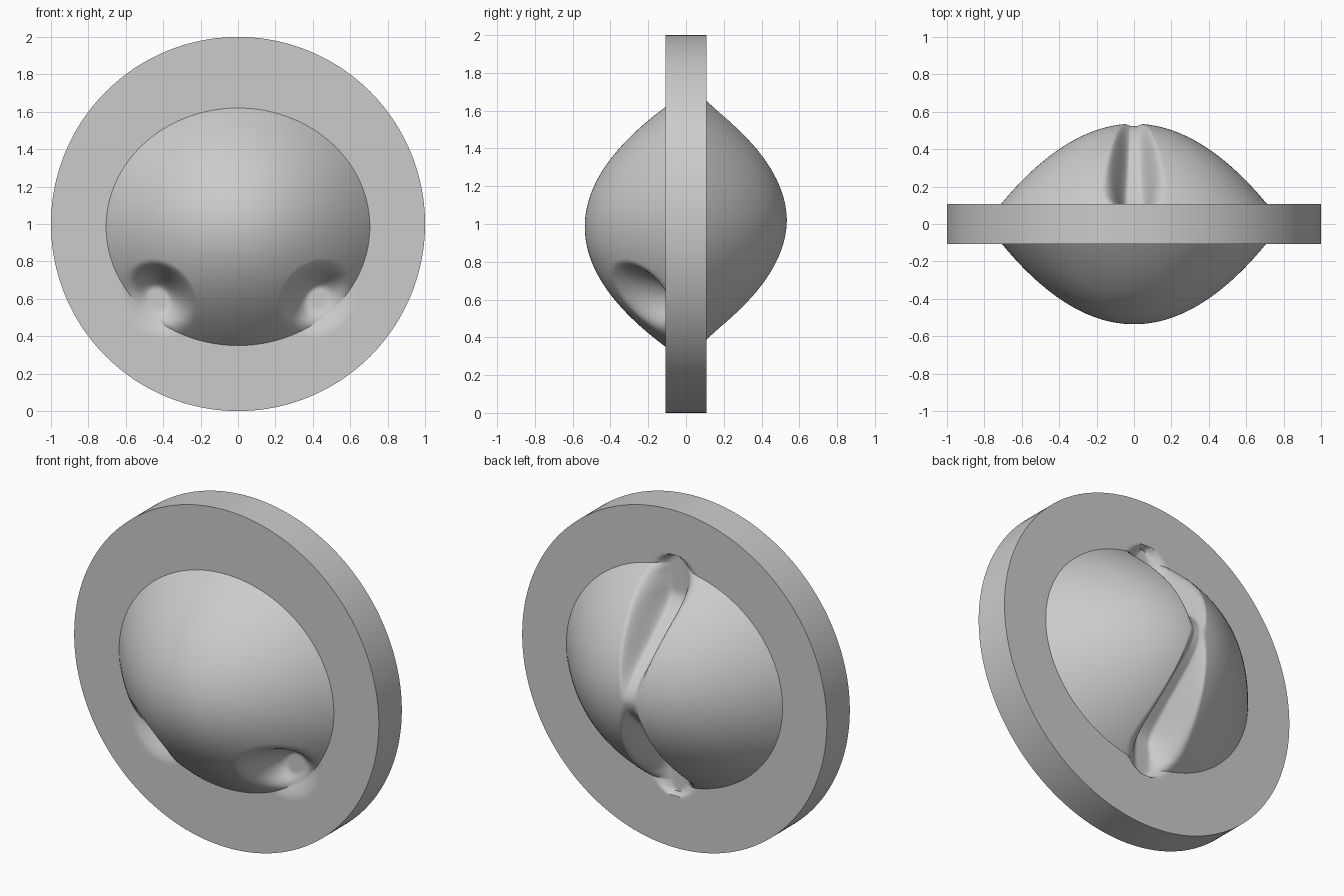
import bpy, math

cube = bpy.data.objects.get("Cube")
if cube:
    bpy.data.objects.remove(cube, do_unlink=True)

SEG, INNER, OUTER = 320, 72, 30
HALF = 0.108      # half thickness of the disc
RISE = 0.428      # dome height above the disc


def smooth(a, b, v):
    v = min(max((v - a) / (b - a), 0), 1)
    return v * v * (3 - 2 * v)


def front_scoop(x, z):
    """Two egg-shaped hollows low on either side of the front dome."""
    c, s = math.cos(math.radians(-42)), math.sin(math.radians(-42))
    dx, dz = abs(x), z - 0.985
    along, across = dx * c + dz * s, -dx * s + dz * c
    u = math.hypot((along - 0.575) / 0.19, across / 0.225)
    return smooth(0, 0.75, 1 - u), -0.04


def back_scoop(x, z):
    """A groove pinched at the middle, opening to a hollow at each end."""
    r = abs(z - 1.02)
    width = 0.05 + 0.23 * min(r, 0.58)
    end = math.sqrt(max(0, 1 - (max(r - 0.52, 0) / 0.19) ** 2))
    if end == 0:
        return 0, 0
    g = smooth(0, 0.75, 1 - abs(x) / (width * end))
    floor = 0.415 * (1 - smooth(0, 0.48, r)) - 0.04 * smooth(0.3, 0.5, r)
    return g * smooth(0, 0.1, end), floor


def face_grid(side, rx, rz, zc, scoop, verts, faces):
    """One face of the disc with its dome; returns the rim vertices."""
    def add(x, z, h):
        g, floor = scoop(x, z)
        verts.append((x, side * (HALF + h * (1 - g) + floor * g), z))
        return len(verts) - 1

    def join(*loop):
        faces.append(loop if side < 0 else loop[::-1])

    pole = add(0, zc, RISE)
    last = None
    for k in range(1, INNER + OUTER + 1):
        ring = []
        for i in range(SEG):
            a = math.tau * i / SEG
            ca, sa = math.cos(a), math.sin(a)
            t = min(k / INNER, 1)
            x, z = rx * t * ca, zc + rz * t * sa
            if k > INNER:
                f = ((k - INNER) / OUTER) ** 1.3
                x += (ca - x) * f
                z += (1 + sa - z) * f
            ring.append(add(x, z, RISE * (1 - t * t)))
        for i in range(SEG):
            j = (i + 1) % SEG
            if last:
                join(last[i], ring[i], ring[j], last[j])
            else:
                join(pole, ring[i], ring[j])
        last = ring
    return last


# Disc with a scooped dome on each face
verts, faces = [], []
front = face_grid(-1, 0.705, 0.635, 0.985, front_scoop, verts, faces)
back = face_grid(1, 0.71, 0.645, 1.02, back_scoop, verts, faces)

# Rim wall
for i in range(SEG):
    j = (i + 1) % SEG
    faces.append((front[j], front[i], back[i], back[j]))

mesh = bpy.data.meshes.new("domed_disc")
mesh.from_pydata(verts, [], faces)
disc = bpy.data.objects.new("domed_disc", mesh)
bpy.context.collection.objects.link(disc)

# Plain grey
grey = bpy.data.materials.new("plain_grey")
grey.use_nodes = True
grey.diffuse_color = (0.6, 0.6, 0.6, 1)
grey.node_tree.nodes["Principled BSDF"].inputs["Base Color"].default_value = (0.6, 0.6, 0.6, 1)
mesh.materials.append(grey)

bpy.ops.object.select_all(action='DESELECT')
disc.select_set(True)
bpy.context.view_layer.objects.active = disc
bpy.ops.object.shade_smooth_by_angle(angle=math.radians(35))
